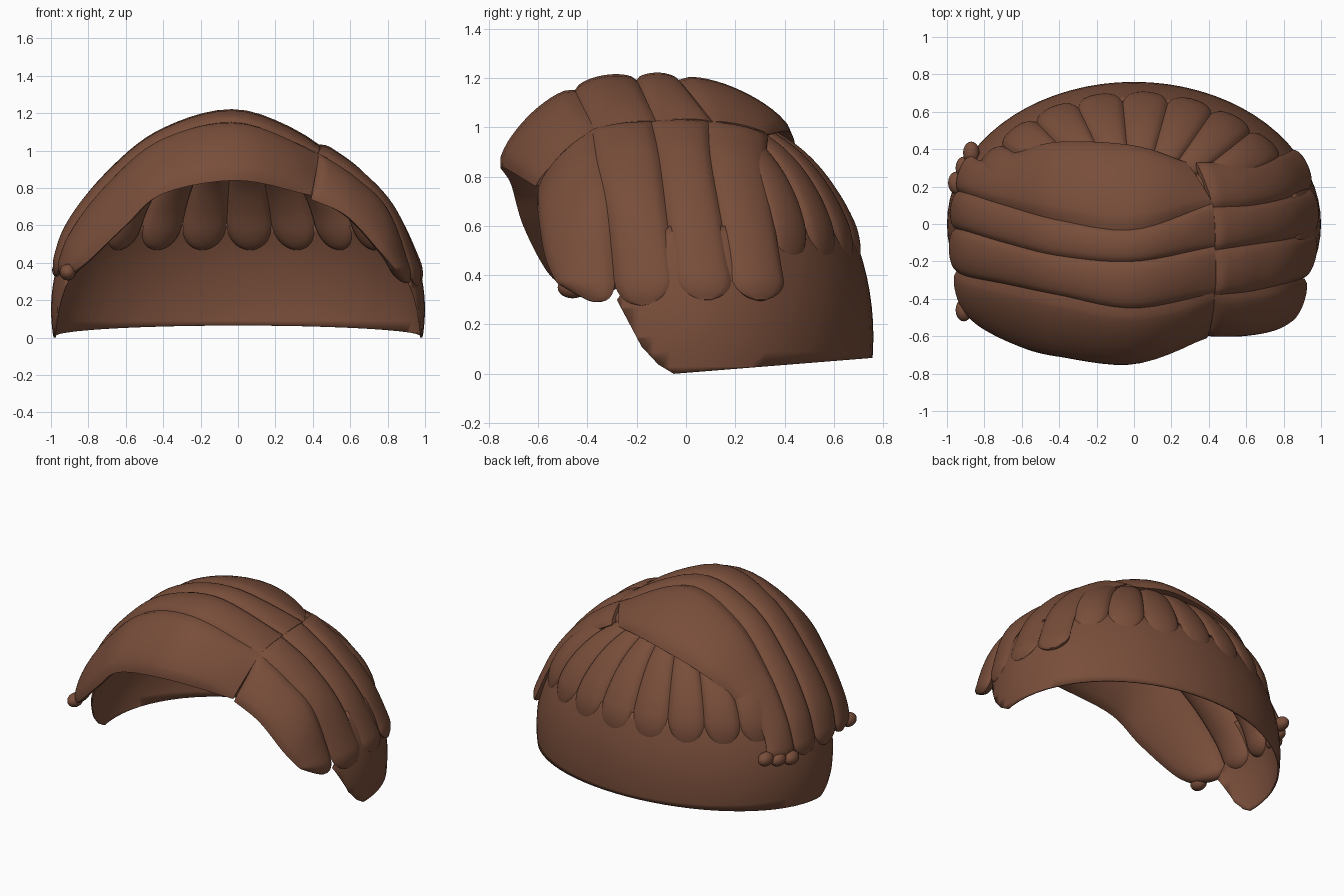
import bpy, bmesh, math
from mathutils import Vector

if "Cube" in bpy.data.objects:
    bpy.data.objects.remove(bpy.data.objects["Cube"])

brown = bpy.data.materials.new("warm_brown")
brown.use_nodes = True
colour = (0.19, 0.076, 0.043, 1)
brown.diffuse_color = colour
brown.node_tree.nodes["Principled BSDF"].inputs["Base Color"].default_value = colour

CENTRE = Vector((0, 0, 0.15))
RADII = Vector((1, 0.76, 0.93))


def finish(bm, name):
    bmesh.ops.recalc_face_normals(bm, faces=bm.faces)
    mesh = bpy.data.meshes.new(name)
    bm.to_mesh(mesh)
    bm.free()
    obj = bpy.data.objects.new(name, mesh)
    bpy.context.collection.objects.link(obj)
    mesh.materials.append(brown)
    bpy.ops.object.select_all(action='DESELECT')
    obj.select_set(True)
    bpy.context.view_layer.objects.active = obj
    bpy.ops.object.shade_smooth_by_angle(angle=math.radians(50))
    return obj


def along(points, t):
    """Smooth curve through the points, t from 0 to 1."""
    last = len(points) - 1
    i = min(int(t * last), last - 1)
    u = t * last - i
    b, c = points[i], points[i + 1]
    a = points[i - 1] if i else b * 2 - c
    d = points[i + 2] if i + 2 <= last else c * 2 - b
    return (b * 2 + (c - a) * u + (a * 2 - b * 5 + c * 4 - d) * u ** 2
            + (b * 3 - a - c * 3 + d) * u ** 3) / 2


def rounding(distance, reach):
    return math.sqrt(max(0, 1 - (1 - min(distance / reach, 1)) ** 2))


def lock(name, seam_a, seam_b, tip_reach, inner=0.05, steps=40, across=14):
    """Padded strand of hair lying between two seams, with a round tip."""
    bm = bmesh.new()
    rings = []
    for k in range(steps + 1):
        t = 1 - (1 - k / steps) ** 1.5
        a, b = along(seam_a, t), along(seam_b, t)
        tip = max(rounding(1 - t, tip_reach), 0.2)
        root = max(rounding(t, 0.08), 0.4)
        mid = (a + b) / 2
        a, b = mid + (a - mid) * tip, mid + (b - mid) * tip
        ahead = max(t, 0.02)
        tangent = (along(seam_a, ahead) + along(seam_b, ahead)
                   - along(seam_a, ahead - 0.02) - along(seam_b, ahead - 0.02))
        normal = tangent.cross(b - a).normalized()
        if normal.dot(mid - CENTRE) < 0:
            normal.negate()
        height = (0.12 * (b - a).length + 0.01) * tip * root
        ring = []
        for j in range(2 * across):
            s = j / across if j <= across else 2 - j / across
            arch = (4 * s * (1 - s)) ** 0.6
            lift = height if j <= across else -inner * tip * root
            ring.append(bm.verts.new(a.lerp(b, s) + normal * lift * arch))
        rings.append(ring)
    for r, q in zip(rings, rings[1:]):
        for j in range(len(r)):
            n = (j + 1) % len(r)
            bm.faces.new((r[j], r[n], q[n], q[j]))
    bm.faces.new(rings[0])
    bm.faces.new(rings[-1])
    return finish(bm, name)


def lock_group(name, seams, tip_reach):
    for i, (a, b) in enumerate(zip(seams, seams[1:])):
        lock(f"{name}_{i + 1}", a, b, tip_reach)


def hundredths(rows):
    return [[Vector(p) / 100 for p in row] for row in rows]


# Scalp band, trimmed along the nape, temples and under the locks
bm = bmesh.new()
bmesh.ops.create_uvsphere(bm, u_segments=72, v_segments=48, radius=1)
for v in bm.verts:
    v.co = Vector(c * r for c, r in zip(v.co, RADII)) + CENTRE
trims = [((0, -0.05, 0), (0, -0.08, 1)),
         ((0, -0.05, 0), (0, 0.6, 1)),
         ((0, -0.11, 0.035), (0, 1, 0.93)),
         ((0, -0.18, 0.11), (0, 1, 0.53)),
         ((0, -0.28, 0.3), (0, 1, -0.7)),
         ((0, 0, 0.6), (0, 0, -1))]
for point, normal in trims:
    bmesh.ops.bisect_plane(bm, geom=bm.verts[:] + bm.edges[:] + bm.faces[:],
                           plane_co=point, plane_no=normal, clear_inner=True)
scalp = finish(bm, "scalp")
shell = scalp.modifiers.new("thickness", 'SOLIDIFY')
shell.thickness = 0.01
shell.offset = -1

# Long locks combed from the parting over the top to the right side
lock_group("long_lock", hundredths([
    [(39, -61, 76), (0, -75, 84), (-40, -71, 77), (-60, -66, 60), (-80, -56, 41), (-91, -46, 33)],
    [(43, -37, 99), (0, -45, 115), (-40, -38, 106), (-69, -32, 82), (-89, -28, 56), (-97, -24, 33)],
    [(43, -12, 102), (0, -20, 119), (-40, -17, 109), (-69, -10, 86), (-89, -4, 60), (-98, -2, 33)],
    [(42, 11, 102), (0, -3, 119), (-40, 2, 108), (-69, 10, 84), (-88, 16, 58), (-96, 18, 34)],
    [(28, 33, 97), (0, 42, 98), (-40, 44, 89), (-64, 38, 73), (-81, 34, 55), (-89, 38, 37)]]),
    0.07)

# Short locks combed from the parting down the left side
lock_group("short_lock", hundredths([
    [(39, -60, 74), (58, -60, 65), (75, -57, 47), (86, -51, 34)],
    [(43, -38, 99), (62, -36, 86), (80, -32, 67), (94, -28, 26)],
    [(43, -14, 102), (63, -11, 88), (83, -8, 65), (99, -4, 30)],
    [(42, 9, 102), (63, 10, 87), (82, 14, 64), (97, 20, 30)],
    [(33, 33, 97), (57, 33, 82), (76, 36, 60), (88, 41, 30)]]),
    0.09)


# Back locks fanning down from the crown, fuller towards the sides
def crown_seam(azimuth):
    seam = []
    side = 0.06 * abs(math.sin(azimuth))
    for z, scale in ((1.03, 1.03), (0.88, 0.98 + side), (0.7, 0.98 + side), (0.47, 1.0)):
        r = math.sqrt(1 - ((z - CENTRE.z) / RADII.z) ** 2) * scale
        seam.append(Vector((r * math.sin(azimuth), RADII.y * r * math.cos(azimuth), z)))
    return seam


lock_group("back_lock", [crown_seam(math.radians(-68 + 16 * i)) for i in range(9)], 0.2)

# Small curled ends over the right ear
curls = [(-91, -46, 35), (-95, 22, 36), (-91, 30, 37), (-87, 38, 39)]
for i, place in enumerate(hundredths([curls])[0]):
    bm = bmesh.new()
    bmesh.ops.create_uvsphere(bm, u_segments=20, v_segments=12, radius=0.055)
    bmesh.ops.scale(bm, vec=(0.8, 1.1, 0.8), verts=bm.verts)
    bmesh.ops.translate(bm, vec=place, verts=bm.verts)
    finish(bm, f"curled_end_{i + 1}")
